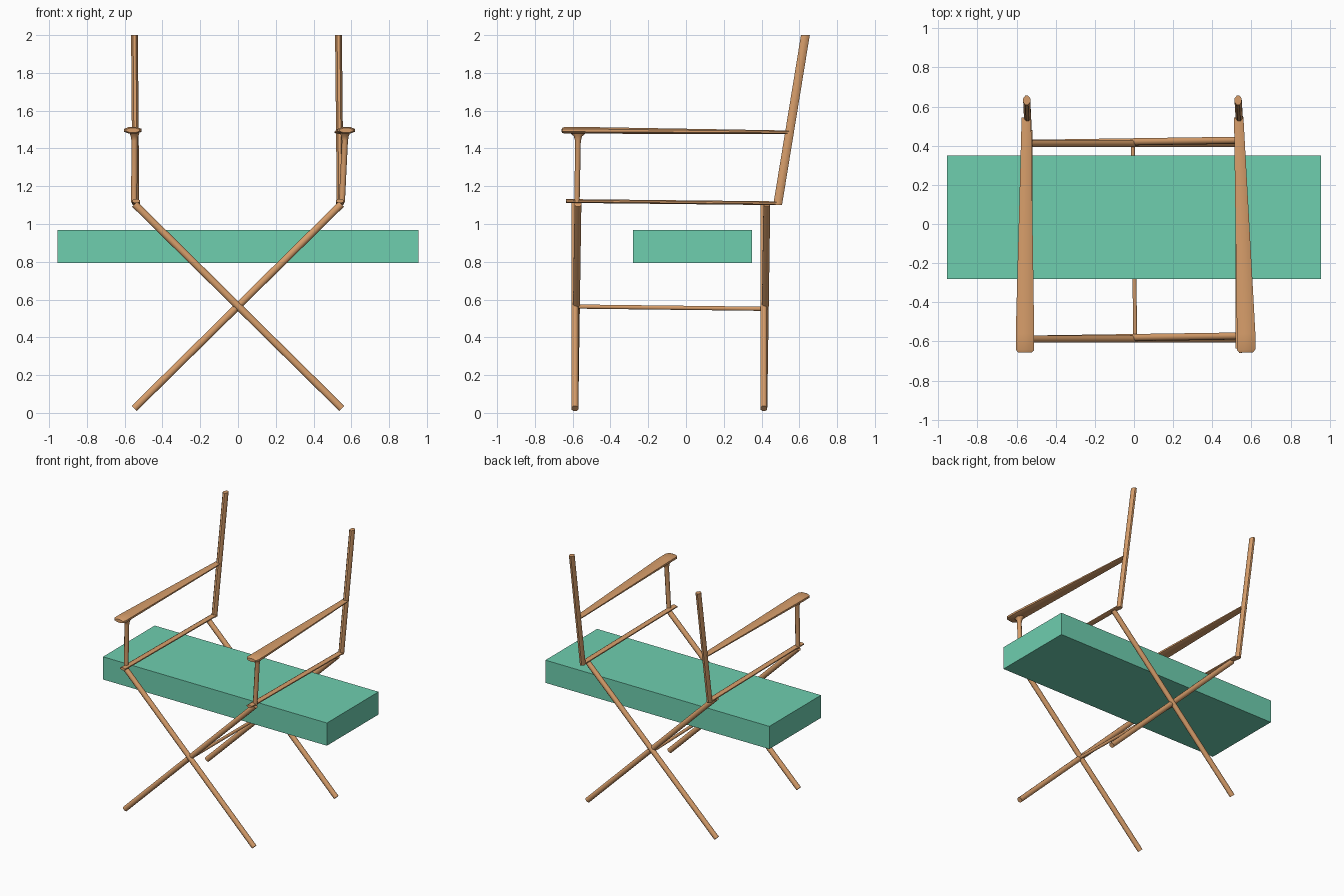
import bpy
import bmesh
from math import cos, sin, pi, radians
from mathutils import Vector

if "Cube" in bpy.data.objects:
    bpy.data.objects.remove(bpy.data.objects["Cube"], do_unlink=True)


def material(name, rgb):
    m = bpy.data.materials.new(name)
    m.use_nodes = True
    m.diffuse_color = (*rgb, 1)
    m.node_tree.nodes["Principled BSDF"].inputs["Base Color"].default_value = (*rgb, 1)
    return m


wood = material("warm_wood", (0.68, 0.34, 0.145))
teal = material("teal_fabric", (0.156, 0.62, 0.43))


def finish(name, bm, mat, smooth):
    bmesh.ops.recalc_face_normals(bm, faces=bm.faces)
    mesh = bpy.data.meshes.new(name)
    bm.to_mesh(mesh)
    bm.free()
    mesh.materials.append(mat)
    ob = bpy.data.objects.new(name, mesh)
    bpy.context.collection.objects.link(ob)
    if smooth:
        bpy.context.view_layer.objects.active = ob
        ob.select_set(True)
        bpy.ops.object.shade_smooth_by_angle(angle=radians(50))
        ob.select_set(False)
    return ob


def loft(name, stations, side, level=False, sides=8):
    """Sweep an oval through (centre, half width along side, half depth)."""
    bm = bmesh.new()
    axis = (Vector(stations[-1][0]) - Vector(stations[0][0])).normalized()
    u = Vector(side)
    u = (u - axis * u.dot(axis)).normalized()
    v = axis.cross(u)
    rings = []
    for centre, a, b in stations:
        ring = []
        for i in range(sides):
            t = 2 * pi * (i + 0.5) / sides
            p = Vector(centre) + (u * a * cos(t) + v * b * sin(t)) / cos(pi / sides)
            if level:  # ends cut parallel to the floor
                p -= axis * ((p.z - centre[2]) / axis.z)
            ring.append(bm.verts.new(p))
        rings.append(ring)
    for r, s in zip(rings, rings[1:]):
        for i in range(sides):
            j = (i + 1) % sides
            bm.faces.new((r[i], r[j], s[j], s[i]))
    bm.faces.new(rings[0])
    bm.faces.new(rings[-1])
    return finish(name, bm, wood, True)


# Crossed legs: each rises from one foot to the opposite seat rail
for side, s in (("left", 1), ("right", -1)):
    for end, y in (("front", -0.58), ("back", 0.42)):
        yt = y + 0.008 * s
        loft(f"{end}_leg_to_{side}",
             [((-0.55 * s, y - 0.008, 0.023), 0.018, 0.019),
              ((0.547 * s, yt, 1.105), 0.018, 0.019)], (0, 1, 0))

# Stretcher joining the two crossings
loft("stretcher", [((0.006, -0.58, 0.563), 0.01, 0.011),
                   ((-0.006, 0.42, 0.551), 0.01, 0.011)], (1, 0, 0))

for side, s, shift in (("left", 1, 0.0), ("right", -1, 0.0)):
    # Thin seat rail
    loft(f"{side}_seat_rail", [((0.54 * s, -0.635, 1.122), 0.021, 0.01),
                               ((0.54 * s, 0.48, 1.11), 0.021, 0.01)], (1, 0, 0))
    # Leaning back post with level ends
    dx = 0.006 if s < 0 else -0.006
    x = 0.541 * s
    loft(f"{side}_back_post", [((x, 0.485, 1.1), 0.018, 0.023),
                               ((0.532 * s if s > 0 else -0.548, 0.632, 2.0), 0.018, 0.023)],
         (1, 0, 0), level=True)
    # Arm support, flared where it meets the arm
    top = 0.566 if s > 0 else -0.548
    loft(f"{side}_arm_support", [((0.55 * s, -0.577, 1.115), 0.016, 0.014),
                                 ((top, -0.572, 1.44), 0.016, 0.015),
                                 ((top, -0.572, 1.465), 0.02, 0.022),
                                 ((top, -0.572, 1.482), 0.026, 0.042)], (1, 0, 0))
    # Tapered arm, broad and rounded at the front
    xf, xb = (0.573, 0.535) if s > 0 else (-0.557, -0.55)
    loft(f"{side}_arm", [((xf, -0.657, 1.496), 0.035, 0.012),
                         ((xf, -0.642, 1.496), 0.047, 0.018),
                         ((xf, -0.56, 1.496), 0.047, 0.018),
                         ((xb, 0.545, 1.486), 0.024, 0.009)], (1, 0, 0))

# Wide fabric seat block
bm = bmesh.new()
bmesh.ops.create_cube(bm, size=1)
for vert in bm.verts:
    vert.co = Vector((vert.co.x * 1.91, vert.co.y * 0.63 + 0.034, vert.co.z * 0.175 + 0.882))
finish("seat_block", bm, teal, False)
